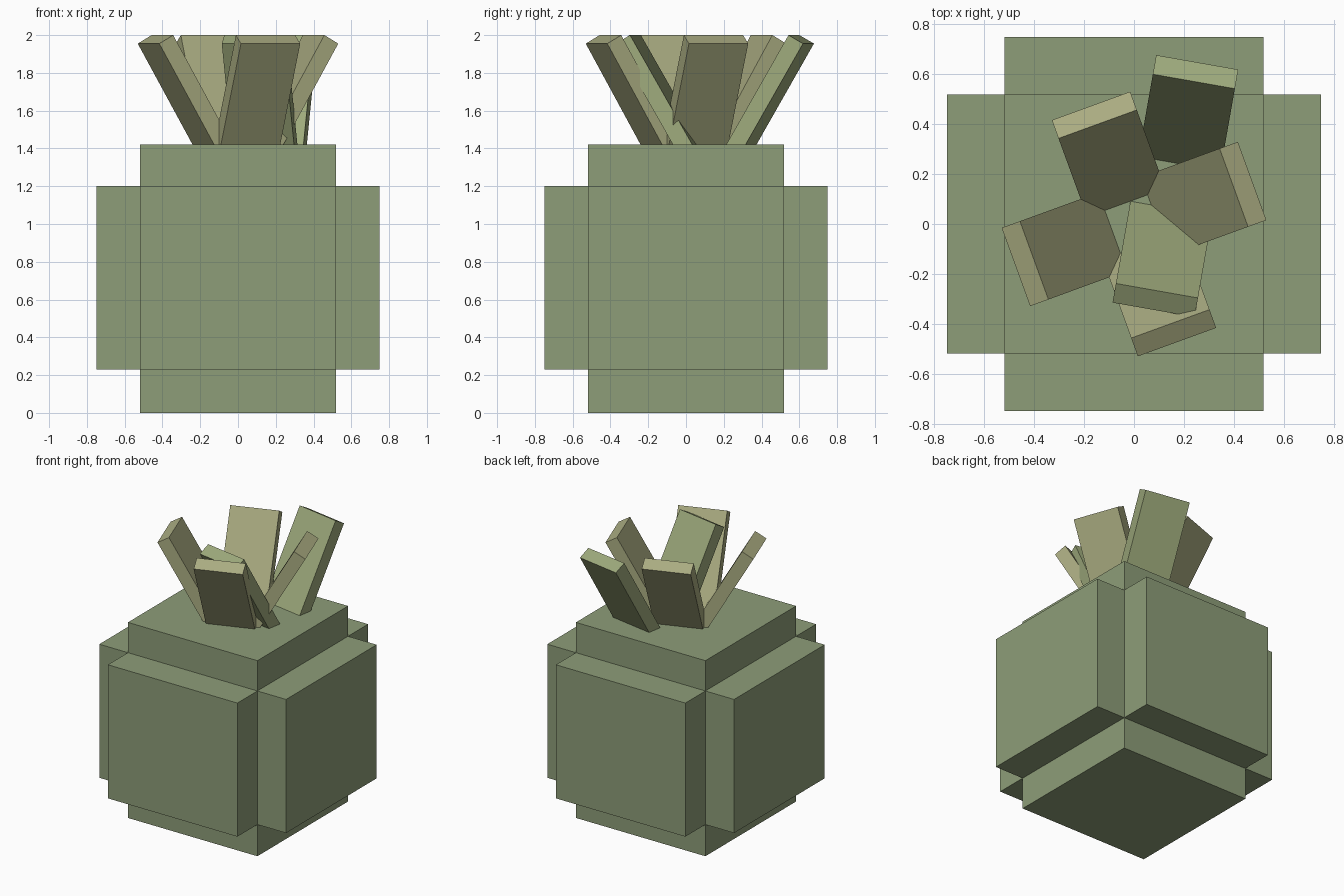
import bpy
from math import radians, sin, cos
from mathutils import Matrix, Vector

if "Cube" in bpy.data.objects:
    bpy.data.objects.remove(bpy.data.objects["Cube"])


def material(name, rgb):
    m = bpy.data.materials.new(name)
    m.diffuse_color = (*rgb, 1)
    m.use_nodes = True
    m.node_tree.nodes["Principled BSDF"].inputs["Base Color"].default_value = m.diffuse_color
    return m


green = material("body_green", (0.27, 0.34, 0.19))
olive = material("leaf_olive", (0.40, 0.41, 0.22))
leaf_green = material("leaf_green", (0.34, 0.40, 0.20))


def box(name, size, mat, placement):
    bpy.ops.mesh.primitive_cube_add(size=1)
    ob = bpy.context.object
    ob.name = name
    ob.data.transform(placement @ Matrix.Diagonal((*size, 1)))
    ob.data.materials.append(mat)
    return ob


# Body: three crossing blocks
box("body_core", (1.04, 1.04, 1.42), green, Matrix.Translation((0, 0, 0.71)))
box("body_wide", (1.50, 1.04, 0.97), green, Matrix.Translation((0, 0, 0.715)))
box("body_deep", (1.04, 1.50, 0.97), green, Matrix.Translation((0, 0, 0.715)))

# Leaves: boards leaning 30 degrees outward, rooted inside the body
W, T, L, LEAN = 0.334, 0.09, 0.70, radians(30)
TOP_R, TOP_Z = 0.426, 2.0     # inner top edge of every leaf


def leaf(name, heading, centre, mat):
    # board with its inner top edge at the local origin
    m = (Matrix.Translation((*centre, 0))
         @ Matrix.Rotation(radians(heading), 4, 'Z')
         @ Matrix.Translation((TOP_R, 0, TOP_Z))
         @ Matrix.Rotation(LEAN, 4, 'Y')
         @ Matrix.Translation((T / 2, 0, -L / 2)))
    box(name, (T, W, L), mat, m)


for i in range(4):
    leaf(f"leaf_{i + 1}", 20 + 90 * i, (0, 0), olive)
for i in range(2):
    leaf(f"offset_leaf_{i + 1}", 80 + 180 * i, (0.166, 0.152), leaf_green)
